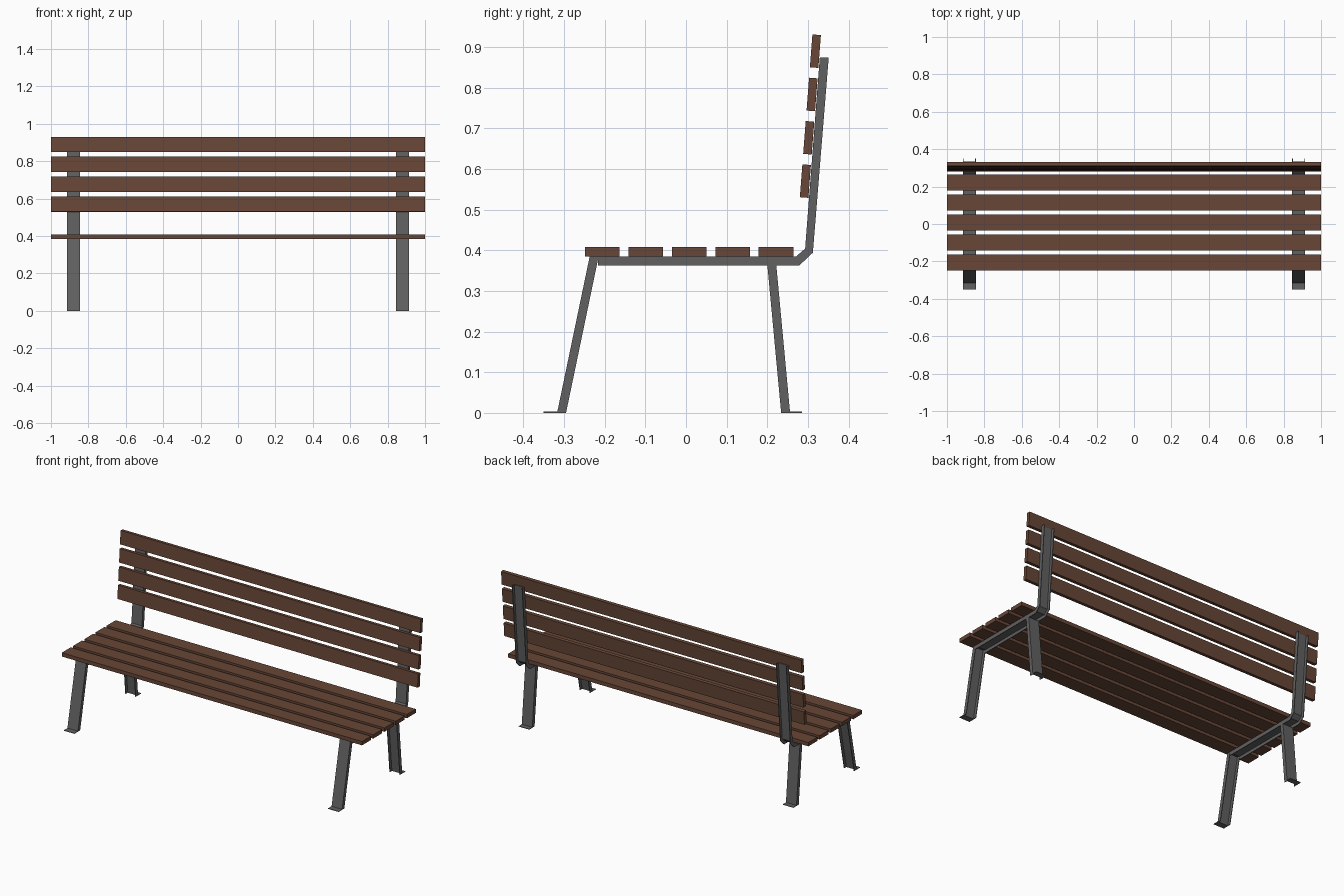
import bpy, bmesh, math
from mathutils import Matrix

if "Cube" in bpy.data.objects:
    bpy.data.objects.remove(bpy.data.objects["Cube"])


def material(name, rgb):
    m = bpy.data.materials.new(name)
    m.diffuse_color = (*rgb, 1)
    m.use_nodes = True
    m.node_tree.nodes["Principled BSDF"].inputs["Base Color"].default_value = m.diffuse_color
    return m


WOOD = material("brown wood", (0.135, 0.062, 0.037))
METAL = material("grey metal", (0.12, 0.12, 0.12))


def finish(bm, name, mat):
    bmesh.ops.recalc_face_normals(bm, faces=bm.faces)
    mesh = bpy.data.meshes.new(name)
    bm.to_mesh(mesh)
    bm.free()
    mesh.materials.append(mat)
    obj = bpy.data.objects.new(name, mesh)
    bpy.context.collection.objects.link(obj)
    return obj


def box(name, center, size, mat, tilt=0.0):
    bm = bmesh.new()
    bmesh.ops.create_cube(bm, size=1)
    bm.transform(Matrix.Translation(center) @ Matrix.Rotation(tilt, 4, 'X')
                 @ Matrix.Diagonal((*size, 1)))
    return finish(bm, name, mat)


def channel(name, x, stations, half=0.035, wall=0.004, depth=0.022):
    """U-section steel: each station is (web point, open-side point) in y, z."""
    t = wall / depth
    h, i = half, half - wall
    section = [(-h, 0), (h, 0), (h, 1), (i, 1), (i, t), (-i, t), (-i, 1), (-h, 1)]
    bm = bmesh.new()
    rings = []
    for (y0, z0), (y1, z1) in stations:
        rings.append([bm.verts.new((x + sx, y0 + (y1 - y0) * d, z0 + (z1 - z0) * d))
                      for sx, d in section])
    n = len(section)
    for a, b in zip(rings, rings[1:]):
        for k in range(n):
            bm.faces.new((a[k], a[(k + 1) % n], b[(k + 1) % n], b[k]))
    bm.faces.new(rings[0])
    bm.faces.new(rings[-1])
    return finish(bm, name, METAL)


# Seat slats
for k in range(5):
    box(f"seat_slat_{k + 1}", (0, -0.2055 + 0.1067 * k, 0.3965), (2, 0.085, 0.023), WOOD)

# Backrest slats, leaning with the posts
LEAN = 0.077
for k in range(4):
    z = 0.57 + 0.1065 * k
    y = 0.293 + LEAN * (z - 0.404) - 0.0122
    box(f"back_slat_{k + 1}", (0, y, z), (2, 0.021, 0.081), WOOD, -math.atan(LEAN))

# Metal frames, one near each end
for side, x in (("left", -0.88), ("right", 0.88)):
    # Seat rail bending up into the back post
    channel(f"{side}_seat_rail_and_post", x, [
        ((-0.216, 0.384), (-0.216, 0.362)),
        ((0.270, 0.384), (0.278, 0.362)),
        ((0.293, 0.404), (0.312, 0.394)),
        ((0.329, 0.874), (0.351, 0.874))])
    # Splayed legs
    channel(f"{side}_front_leg", x, [((-0.317, 0), (-0.295, 0)),
                                     ((-0.237, 0.384), (-0.215, 0.384))])
    channel(f"{side}_back_leg", x, [((0.256, 0), (0.234, 0)),
                                    ((0.222, 0.364), (0.200, 0.364))])
    # Thin foot plates pointing outward
    box(f"{side}_front_foot", (x, -0.3315, 0.0015), (0.07, 0.037, 0.003), METAL)
    box(f"{side}_back_foot", (x, 0.2685, 0.0015), (0.07, 0.033, 0.003), METAL)
